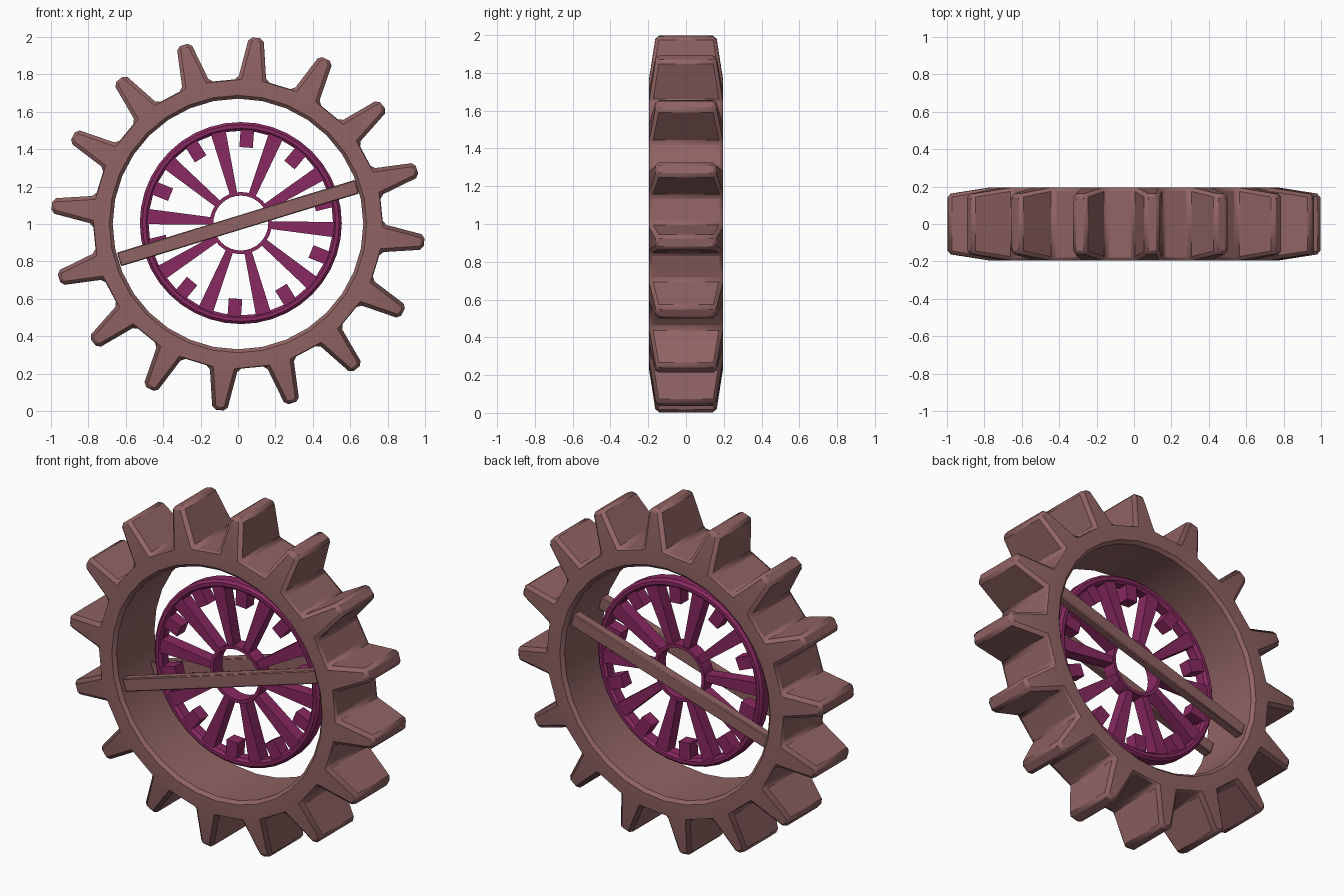
import bpy, bmesh
from math import sin, cos, pi, radians
from mathutils import Matrix, Vector

if "Cube" in bpy.data.objects:
    bpy.data.objects.remove(bpy.data.objects["Cube"])

def material(name, col):
    m = bpy.data.materials.new(name)
    m.diffuse_color = (*col, 1)
    m.use_nodes = True
    m.node_tree.nodes["Principled BSDF"].inputs["Base Color"].default_value = m.diffuse_color
    return m

BROWN = material("brown", (0.28, 0.125, 0.125))
PURPLE = material("purple", (0.25, 0.022, 0.12))

def finish(bm, name, mat, loc, bevel=0, angle=30, limit=25, segments=1):
    bmesh.ops.recalc_face_normals(bm, faces=bm.faces)
    me = bpy.data.meshes.new(name)
    bm.to_mesh(me)
    bm.free()
    ob = bpy.data.objects.new(name, me)
    bpy.context.collection.objects.link(ob)
    ob.location = loc
    me.materials.append(mat)
    if bevel:
        b = ob.modifiers.new("bevel", 'BEVEL')
        b.width, b.segments = bevel, segments
        b.limit_method, b.angle_limit = 'ANGLE', radians(limit)
    bpy.ops.object.select_all(action='DESELECT')
    ob.select_set(True)
    bpy.context.view_layer.objects.active = ob
    bpy.ops.object.shade_smooth_by_angle(angle=radians(angle))
    return ob

def polar(r, a, y):
    return Vector((r * cos(a), y, r * sin(a)))

def ring(bm, r_in, r_out, h, n):
    """Square-section ring around the y axis; returns its outer faces."""
    prof = [(r_out, -h), (r_out, h), (r_in, h), (r_in, -h)]
    loops = [[bm.verts.new(polar(r, 2 * pi * i / n, y)) for r, y in prof] for i in range(n)]
    outer = []
    for i in range(n):
        a, b = loops[i], loops[(i + 1) % n]
        for j in range(4):
            k = (j + 1) % 4
            f = bm.faces.new((a[j], a[k], b[k], b[j]))
            if j == 0:
                outer.append(f)
    return outer

def block(bm, ang, r0, r1, w0, w1, h):
    """Tapered radial block at an angle."""
    rot = Matrix.Rotation(-ang, 3, 'Y')
    vs = [bm.verts.new(rot @ Vector((r, y, s * w)))
          for r, w in ((r0, w0), (r1, w1)) for y, s in ((-h, -1), (h, -1), (h, 1), (-h, 1))]
    for f in ((0, 1, 2, 3), (4, 5, 6, 7), (0, 1, 5, 4), (1, 2, 6, 5), (2, 3, 7, 6), (3, 0, 4, 7)):
        bm.faces.new([vs[i] for i in f])

# Toothed outer ring: every second outer face is extruded into a tooth
bm = bmesh.new()
outer = ring(bm, 0.67, 0.775, 0.195, 32)
for i in range(1, 32, 2):
    a = 2 * pi * (i + 0.5) / 32
    f = bmesh.ops.extrude_discrete_faces(bm, faces=[outer[i]])['faces'][0]
    tangent = Vector((-sin(a), 0, cos(a)))
    for v in f.verts:
        side = 1 if v.co.dot(tangent) > 0 else -1
        y = 0.16 if v.co.y > 0 else -0.16
        v.co = polar(1.0, a, y) + tangent * side * 0.039
finish(bm, "toothed_ring", BROWN, (0, 0, 1.0), 0.018, 40)

# Front and back cross bars
for name, y in (("front_cross_bar", -0.13), ("back_cross_bar", 0.13)):
    bm = bmesh.new()
    block(bm, radians(17), -0.665, 0.665, 0.038, 0.038, 0.027)
    finish(bm, name, BROWN, (0, y, 1.005), 0.005)

# Inner wheel: rim, hub, ten spokes and ten short blocks between them
C = (0.015, 0, 1.005)
bm = bmesh.new()
ring(bm, 0.493, 0.54, 0.042, 40)
finish(bm, "wheel_rim", PURPLE, C, 0.014)
bm = bmesh.new()
ring(bm, 0.147, 0.166, 0.042, 32)
finish(bm, "wheel_hub", PURPLE, C)
bm = bmesh.new()
for i in range(10):
    a = radians(-4 + 36 * i)
    block(bm, a, 0.158, 0.505, 0.02, 0.041, 0.036)
    block(bm, a + pi / 10, 0.405, 0.505, 0.036, 0.036, 0.036)
finish(bm, "wheel_spokes", PURPLE, C)
